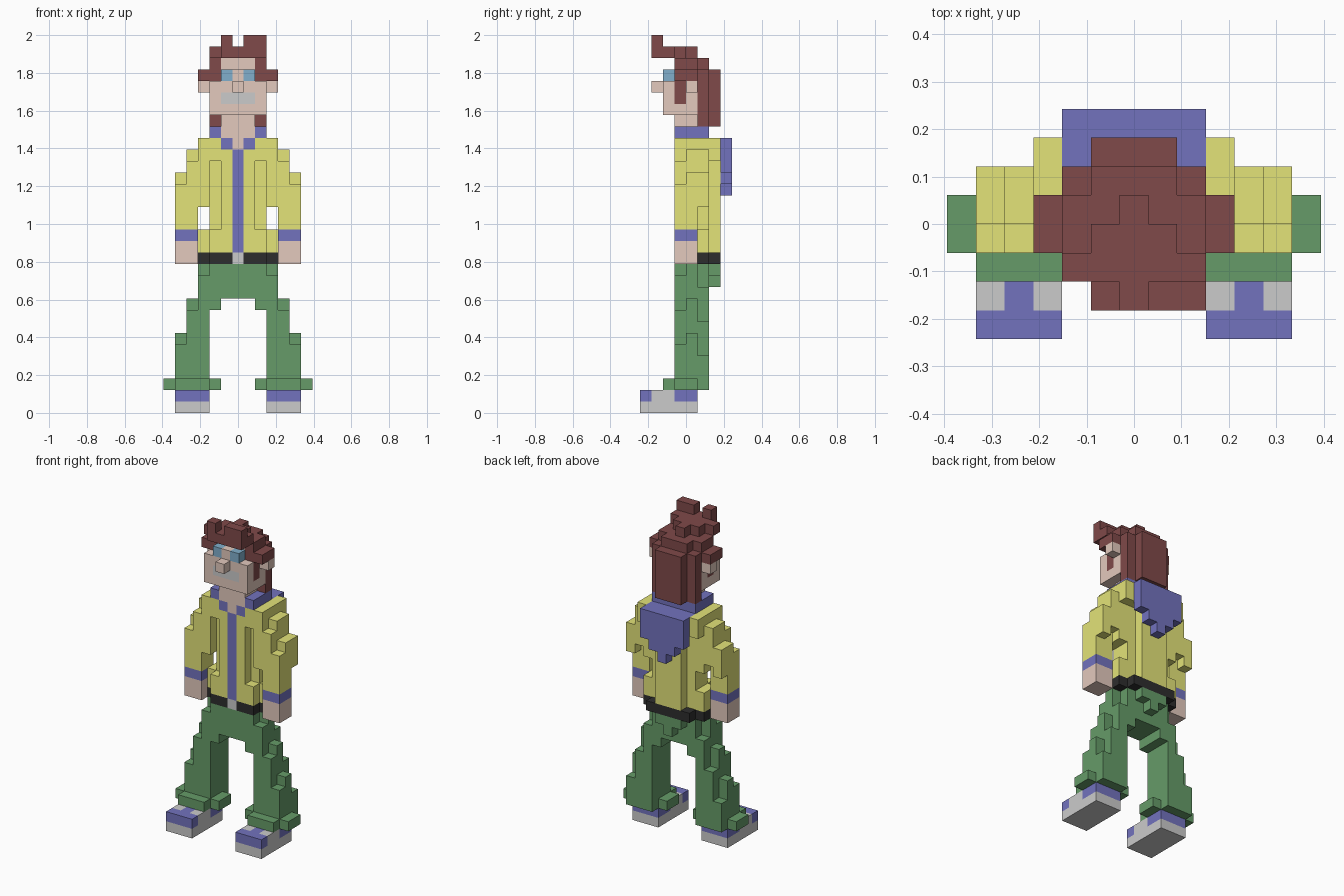
import bpy, bmesh

if "Cube" in bpy.data.objects:
    bpy.data.objects.remove(bpy.data.objects["Cube"])

U = 2 / 33          # one block
cells = {}          # (x, y, z) -> part name
BLUE, SKIN = (.17, .17, .515), (.77, .586, .51)
COLORS = {
    "shoe_soles": None, "shoe_sides": None, "belt_buckle": None, "mouth": None,
    "shoe_uppers": BLUE, "trousers": (.133, .33, .14),
    "belt": (.027, .027, .027), "jacket": (.77, .77, .19),
    "shirt_trim_and_hood": BLUE, "hands": SKIN,
    "head": SKIN, "eyes": (.22, .43, .605), "hair": (.214, .067, .067),
}


def fill(part, x, y, z, mirror=False):
    """Fill blocks: x = inclusive columns, y and z = edge ranges. Later fills win."""
    for i in range(x[0], x[1] + 1):
        for j in range(*y):
            for k in range(*z):
                cells[i, j, k] = part
                if mirror:
                    cells[-i, j, k] = part


def pair(part, x, y, z):
    fill(part, x, y, z, True)


# Shoes
pair("shoe_soles", (3, 5), (-4, 1), (0, 1))
pair("shoe_sides", (3, 5), (-3, -1), (1, 2))
pair("shoe_uppers", (3, 5), (-4, -3), (1, 2))
pair("shoe_uppers", (4, 4), (-3, -1), (1, 2))
pair("shoe_uppers", (3, 5), (-1, 1), (1, 2))

# Trouser legs: each outer column stops lower, staggered front to back
for col, top in ((5, 7), (4, 10), (3, 13)):
    pair("trousers", (col, col), (-1, 0), (2, top - 1))
    pair("trousers", (col, col), (0, 1), (2, top))
    pair("trousers", (col, col), (1, 2), (2, top - 2))
pair("trousers", (2, 6), (-1, 1), (2, 3))
pair("trousers", (3, 5), (-2, -1), (2, 3))

# Hips and seat
pair("trousers", (2, 2), (-1, 2), (9, 13))
fill("trousers", (-1, 1), (-1, 2), (10, 13))
fill("trousers", (-1, 1), (2, 3), (12, 13))
fill("trousers", (0, 0), (2, 3), (11, 12))

# Belt
fill("belt", (-3, 3), (0, 2), (13, 14))
fill("belt", (-2, 2), (-1, 0), (13, 14))
fill("belt", (-2, 2), (2, 3), (13, 14))
fill("belt_buckle", (0, 0), (-1, 0), (13, 14))

# Jacket body with recessed front folds and raised back panel
fill("jacket", (-2, 2), (0, 2), (14, 24))
fill("jacket", (-3, 3), (0, 2), (14, 16))
fill("jacket", (-2, 2), (-1, 0), (14, 16))
fill("jacket", (-1, 1), (-1, 0), (16, 24))
fill("jacket", (-1, 1), (2, 3), (14, 24))
pair("jacket", (2, 2), (-1, 0), (22, 24))
pair("jacket", (2, 3), (2, 3), (22, 24))

# Sleeves
pair("jacket", (3, 3), (-1, 2), (18, 24))
for col, top in ((5, 21), (4, 23)):
    pair("jacket", (col, col), (-1, 0), (16, top - 1))
    pair("jacket", (col, col), (0, 1), (16, top))
    pair("jacket", (col, col), (1, 2), (23 - col, top))
pair("shirt_trim_and_hood", (4, 5), (-1, 1), (15, 16))
pair("hands", (4, 5), (-1, 1), (13, 15))

# Shirt front, neck, collar and hood
fill("shirt_trim_and_hood", (0, 0), (-1, 0), (14, 23))
fill("head", (-1, 1), (-1, 1), (23, 26))
pair("shirt_trim_and_hood", (1, 1), (-1, 0), (23, 24))
pair("shirt_trim_and_hood", (2, 2), (-1, 2), (24, 25))
fill("shirt_trim_and_hood", (-2, 2), (1, 2), (24, 25))
fill("shirt_trim_and_hood", (-2, 2), (2, 4), (23, 24))
for half, low, high in ((2, 21, 23), (1, 20, 21), (0, 19, 20)):
    fill("shirt_trim_and_hood", (-half, half), (3, 4), (low, high))

# Head
fill("head", (-2, 2), (-2, 1), (26, 29))
fill("head", (-2, 2), (-1, 1), (29, 31))
fill("head", (0, 0), (-2, -1), (29, 30))
fill("head", (0, 0), (-3, -2), (28, 29))
pair("head", (3, 3), (0, 1), (28, 29))
pair("eyes", (1, 1), (-2, -1), (29, 30))
fill("mouth", (-1, 1), (-2, -1), (27, 28))

# Hair: back, sides, crown and front tufts
fill("hair", (-2, 2), (1, 2), (25, 30))
fill("hair", (-1, 1), (2, 3), (25, 30))
pair("hair", (2, 2), (-1, 0), (27, 30))
pair("hair", (2, 3), (-1, 1), (29, 30))
pair("hair", (2, 2), (-1, 1), (30, 31))
fill("hair", (-1, 1), (0, 2), (30, 31))
fill("hair", (-1, 1), (-2, 0), (31, 32))
fill("hair", (0, 0), (0, 1), (31, 32))
pair("hair", (2, 2), (-2, -1), (31, 32))
fill("hair", (-1, 2), (-3, -2), (31, 32))
fill("hair", (-1, -1), (-3, -2), (32, 33))
fill("hair", (1, 2), (-3, -2), (32, 33))


def build(part, color):
    """Make one mesh from the exposed sides of a part's blocks."""
    bm = bmesh.new()
    for cell in [c for c in cells if cells[c] == part]:
        for axis in range(3):
            for step in (0, 1):
                near = list(cell)
                near[axis] += 2 * step - 1
                if tuple(near) in cells:
                    continue
                a, b = (axis + 1) % 3, (axis + 2) % 3
                loop = []
                for da, db in ((0, 0), (1, 0), (1, 1), (0, 1)):
                    p = list(cell)
                    p[axis] += step
                    p[a] += da
                    p[b] += db
                    loop.append(bm.verts.new(((p[0] - .5) * U, p[1] * U, p[2] * U)))
                bm.faces.new(loop if step else loop[::-1])
    bmesh.ops.remove_doubles(bm, verts=bm.verts, dist=U / 100)
    bmesh.ops.dissolve_limit(bm, angle_limit=.01, verts=bm.verts, edges=bm.edges)
    mesh = bpy.data.meshes.new(part)
    bm.to_mesh(mesh)
    bm.free()
    if color:
        mat = bpy.data.materials.new(part)
        mat.diffuse_color = (*color, 1)
        mat.use_nodes = True
        mat.node_tree.nodes["Principled BSDF"].inputs["Base Color"].default_value = mat.diffuse_color
        mesh.materials.append(mat)
    bpy.context.collection.objects.link(bpy.data.objects.new(part, mesh))


for part, color in COLORS.items():
    build(part, color)
